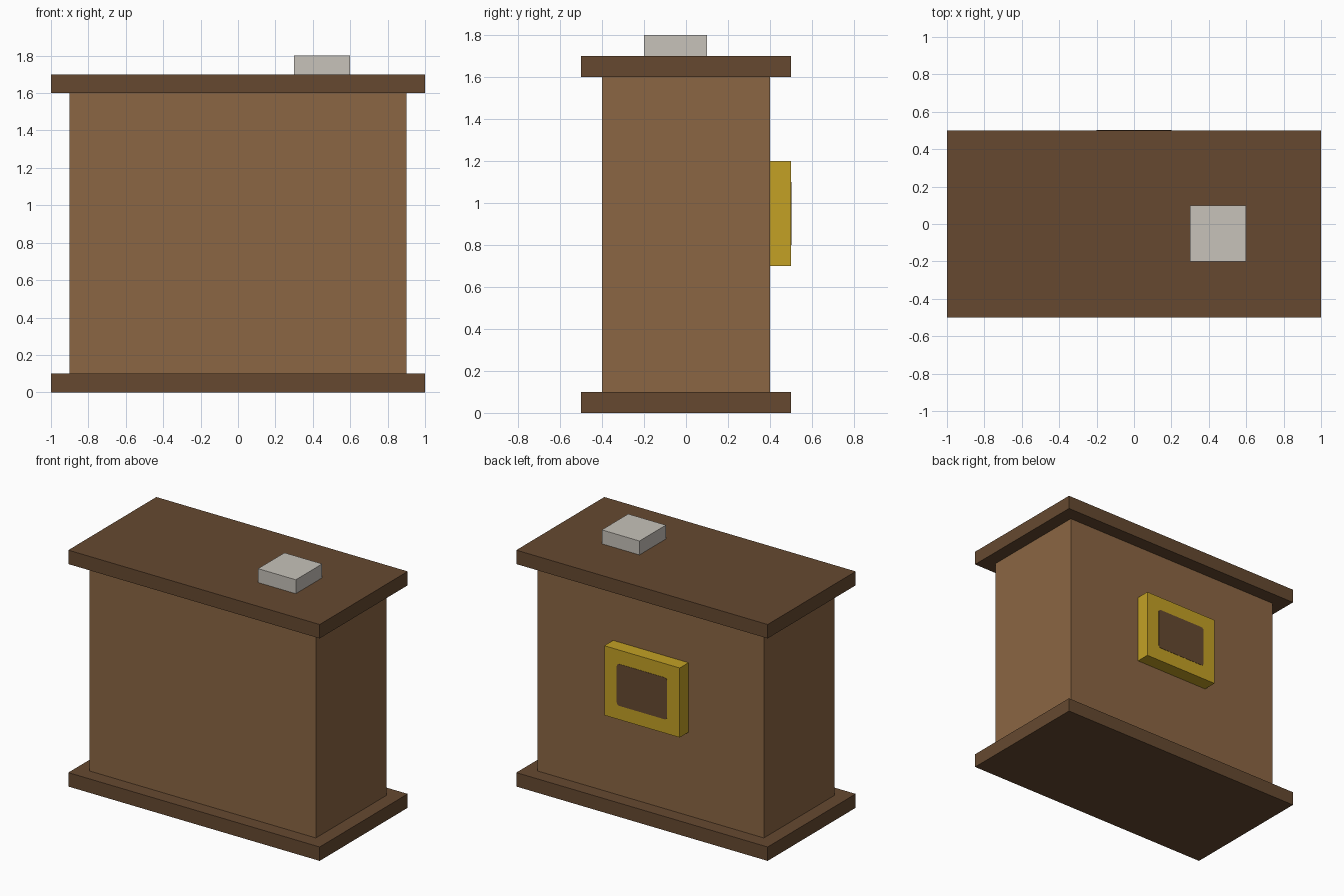
import bpy
import bmesh
from mathutils import Vector

if "Cube" in bpy.data.objects:
    bpy.data.objects.remove(bpy.data.objects["Cube"], do_unlink=True)


def linear(c):
    c /= 255
    return c / 12.92 if c <= 0.04045 else ((c + 0.055) / 1.055) ** 2.4


def material(name, *rgb):
    colour = [linear(c) for c in rgb] + [1]
    mat = bpy.data.materials.new(name)
    mat.use_nodes = True
    mat.diffuse_color = colour
    mat.node_tree.nodes["Principled BSDF"].inputs["Base Color"].default_value = colour
    return mat


def box(name, low, high, mat, corner=0):
    """Axis-aligned box between two corners; corner rounds the edges along y."""
    low, high = Vector(low), Vector(high)
    size, centre = high - low, (low + high) / 2
    bm = bmesh.new()
    bmesh.ops.create_cube(bm, size=1)
    for v in bm.verts:
        v.co = v.co * size + centre
    if corner:
        edges = [e for e in bm.edges
                 if abs(e.verts[0].co.y - e.verts[1].co.y) > size.y / 2]
        bmesh.ops.bevel(bm, geom=edges, offset=corner, segments=3,
                        profile=0.5, affect='EDGES')
    mesh = bpy.data.meshes.new(name)
    bm.to_mesh(mesh)
    bm.free()
    mesh.materials.append(mat)
    obj = bpy.data.objects.new(name, mesh)
    bpy.context.collection.objects.link(obj)
    return obj


wood = material("wood", 139, 102, 67)
dark_wood = material("dark wood", 102, 73, 48)
gold = material("gold", 195, 161, 37)
pale_grey = material("pale grey", 199, 194, 186)

# Cabinet body between two overhanging slabs
box("body", (-0.9, -0.4, 0.1), (0.9, 0.4, 1.6), wood)
for name, z in (("base_slab", 0), ("top_slab", 1.6)):
    box(name, (-1, -0.5, z), (1, 0.5, z + 0.1), dark_wood)

# Small block on the top
box("top_block", (0.3, -0.2, 1.7), (0.6, 0.1, 1.8), pale_grey)

# Gold frame on the back with a dark panel
box("back_frame", (-0.3, 0.4, 0.7), (0.3, 0.5, 1.2), gold)
box("frame_panel", (-0.2, 0.498, 0.8), (0.2, 0.502, 1.1), dark_wood, corner=0.02)
